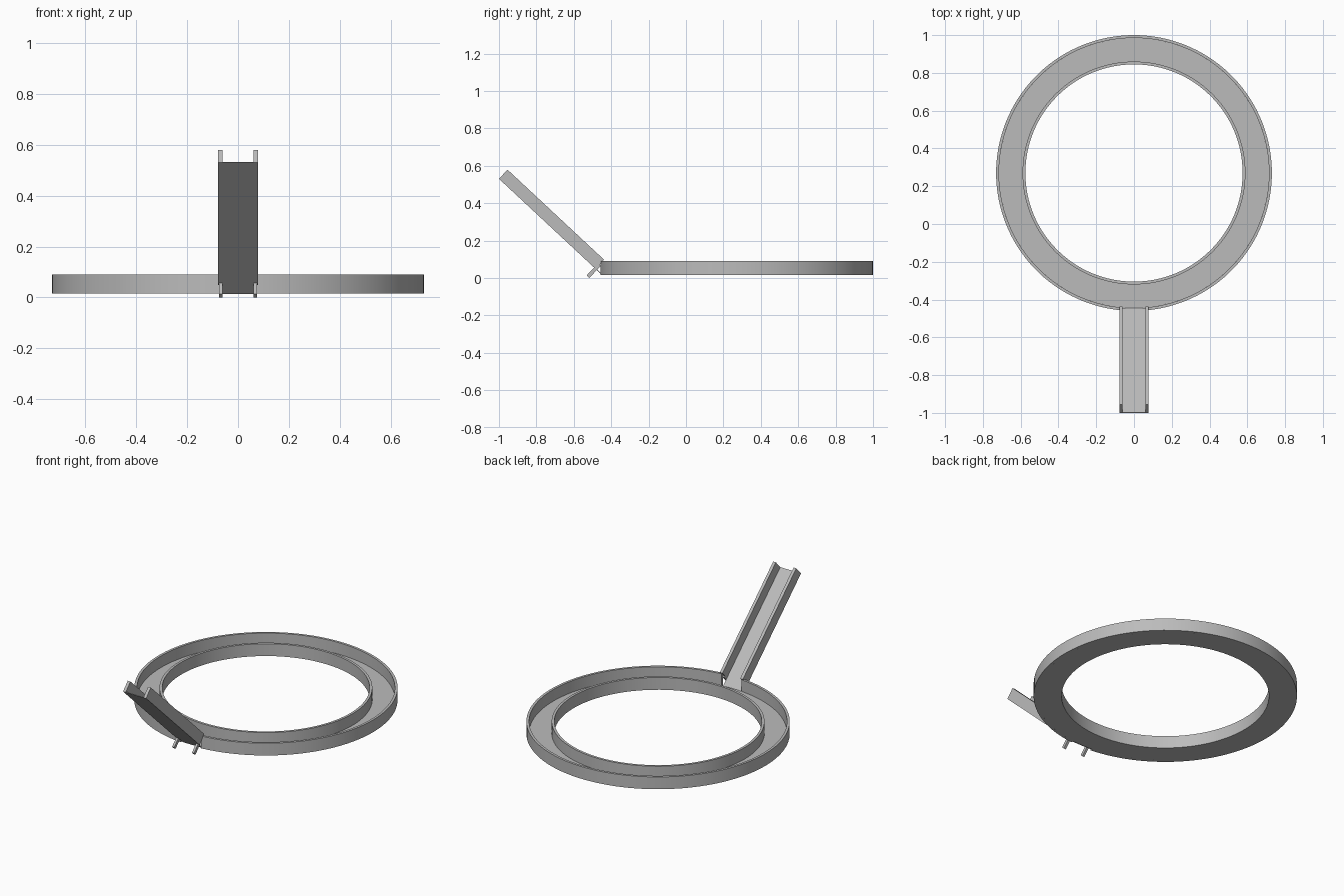
import bpy
import bmesh
from math import asin, cos, sin, pi, radians
from mathutils import Matrix, Vector

cube = bpy.data.objects.get("Cube")
if cube:
    bpy.data.objects.remove(cube, do_unlink=True)

# One plain grey for everything
grey = bpy.data.materials.new("plain_grey")
grey.use_nodes = True
COLOUR = (0.5, 0.5, 0.5, 1)
grey.diffuse_color = COLOUR
bsdf = next(n for n in grey.node_tree.nodes if n.type == "BSDF_PRINCIPLED")
bsdf.inputs["Base Color"].default_value = COLOUR

CENTRE = Vector((0, 0.27, 0))
BOTTOM, TOP, SHEET = 0.015, 0.09, 0.004
OUTER, INNER, WALL = 0.73, 0.575, 0.015
HALF, SIDE = 0.078, 0.018          # ramp half width and side wall thickness


def finish(bm, name, smooth=False):
    bmesh.ops.recalc_face_normals(bm, faces=bm.faces)
    mesh = bpy.data.meshes.new(name)
    bm.to_mesh(mesh)
    bm.free()
    mesh.materials.append(grey)
    obj = bpy.data.objects.new(name, mesh)
    bpy.context.collection.objects.link(obj)
    if smooth:
        bpy.ops.object.select_all(action="DESELECT")
        obj.select_set(True)
        bpy.context.view_layer.objects.active = obj
        bpy.ops.object.shade_smooth_by_angle(angle=radians(30))
    return obj


def swept(name, profile, gap=0.0):
    """Spin a closed (radius, z) profile round the centre, leaving a front gap."""
    bm = bmesh.new()
    start = -pi / 2 + gap
    verts = [bm.verts.new(CENTRE + Vector((r * cos(start), r * sin(start), z)))
             for r, z in profile]
    edges = [bm.edges.new((verts[i - 1], verts[i])) for i in range(len(verts))]
    bmesh.ops.spin(bm, geom=verts + edges, cent=CENTRE, axis=(0, 0, 1),
                   angle=2 * pi - 2 * gap, steps=128)
    bmesh.ops.remove_doubles(bm, verts=bm.verts, dist=1e-5)
    if gap:
        bmesh.ops.holes_fill(bm, edges=[e for e in bm.edges if e.is_boundary])
    return finish(bm, name, True)


# Ring channel: floor with inner wall, and outer wall open at the ramp
swept("ring_floor_and_inner_wall", [
    (INNER, BOTTOM), (OUTER - WALL, BOTTOM), (OUTER - WALL, BOTTOM + SHEET),
    (INNER + WALL, BOTTOM + SHEET), (INNER + WALL, TOP), (INNER, TOP)])
swept("ring_outer_wall", [
    (OUTER - WALL, BOTTOM), (OUTER, BOTTOM), (OUTER, TOP), (OUTER - WALL, TOP)],
    gap=asin((HALF - SIDE / 2) / OUTER))

# Ramp frame: x across, y down the slope, z away from the ramp floor
SLOPE = Matrix.Translation((0, -1, 0.53)) @ Matrix.Rotation(radians(-43), 4, "X")


def ramp_box(name, x, s, h):
    bm = bmesh.new()
    bmesh.ops.create_cube(bm, size=1)
    for v in bm.verts:
        t = v.co + Vector((0.5, 0.5, 0.5))
        v.co = SLOPE @ Vector([a + (b - a) * k for (a, b), k in zip((x, s, h), t)])
    return finish(bm, name)


ramp_box("ramp_floor", (SIDE - HALF, HALF - SIDE), (0, 0.757), (0, SHEET))
for label, sign in (("left", 1), ("right", -1)):
    ramp_box(label + "_ramp_wall", sorted((sign * HALF, sign * (HALF - SIDE))),
             (0, 0.706), (0, 0.067))
    # Small peg below the lower end of each wall
    ramp_box(label + "_peg", sorted((sign * 0.06, sign * 0.074)),
             (0.695, 0.715), (-0.058, 0.03))
